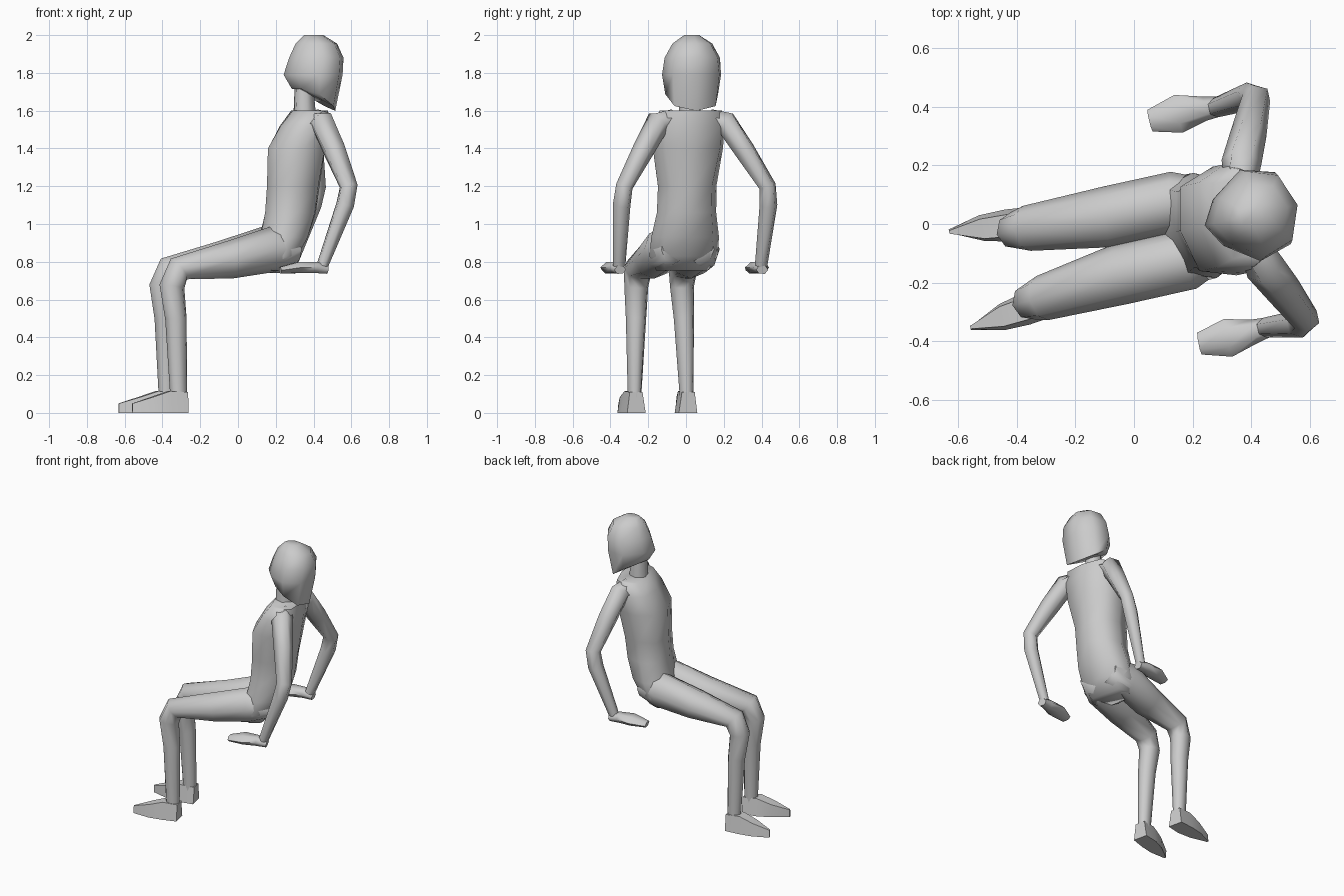
import bpy, bmesh, math
from mathutils import Vector

if "Cube" in bpy.data.objects:
    bpy.data.objects.remove(bpy.data.objects["Cube"])

YAW = math.radians(12.5)      # the whole figure is turned slightly
OFFSET = Vector((0.012, -0.056, 0))


def spow(v, p):
    return math.copysign(abs(v) ** p, v)


def loft(name, rings, n=8, phase=0.0, power=1.0, axis=None, mirror=False, edit=None, angle=75):
    """Skin rings (x, y, z, half width, half depth) along a path; figure faces -x."""
    bm = bmesh.new()
    cs = [Vector(r[:3]) for r in rings]
    loops = []
    for i, r in enumerate(rings):
        if axis:
            t = Vector(axis)
        else:
            a, b = cs[max(i - 1, 0)], cs[min(i + 1, len(cs) - 1)]
            t = ((cs[i] - a).normalized() + (b - cs[i]).normalized()).normalized()
        side = (Vector((0, 1, 0)) - t * t.y).normalized()
        up = t.cross(side)
        loop = []
        for k in range(n):
            th = phase + 2 * math.pi * k / n
            p = cs[i] + side * r[3] * spow(math.cos(th), power) + up * r[4] * spow(math.sin(th), power)
            loop.append(bm.verts.new(edit(p) if edit else p))
        loops.append(loop)
    for A, B in zip(loops, loops[1:]):
        for k in range(n):
            bm.faces.new((A[k], A[(k + 1) % n], B[(k + 1) % n], B[k]))
    bm.faces.new(loops[0])
    bm.faces.new(loops[-1])
    bmesh.ops.recalc_face_normals(bm, faces=bm.faces)
    me = bpy.data.meshes.new(name)
    bm.to_mesh(me)
    bm.free()
    ob = bpy.data.objects.new(name, me)
    bpy.context.collection.objects.link(ob)
    bpy.ops.object.select_all(action='DESELECT')
    ob.select_set(True)
    bpy.context.view_layer.objects.active = ob
    bpy.ops.object.shade_smooth_by_angle(angle=math.radians(angle))
    if mirror:
        m = ob.modifiers.new("Mirror", 'MIRROR')
        m.use_axis = (False, True, False)
        m.use_clip = False
        m.use_mirror_merge = False
    ob.rotation_euler.z = YAW
    ob.location = OFFSET
    return ob


def span(z, front, back, half):
    return ((front + back) / 2, 0, z, half, (back - front) / 2)


# Torso and pelvis, narrower at the lower back
def back_taper(p):
    if p.z < 1.3:
        p.y *= 1 - 0.9 * max(0, p.x - 0.2)
    return p


loft("torso", [span(0.755, 0.08, 0.245, 0.14), span(0.83, 0.09, 0.305, 0.185),
               span(0.93, 0.11, 0.365, 0.19), span(1.06, 0.135, 0.41, 0.172),
               span(1.20, 0.145, 0.43, 0.172), span(1.40, 0.15, 0.46, 0.19),
               span(1.52, 0.22, 0.475, 0.19), span(1.60, 0.285, 0.465, 0.17)],
     n=8, power=0.72, axis=(0, 0, 1), edit=back_taper)

# Neck
loft("neck", [(0.35, 0, 1.55, 0.06, 0.065), (0.345, 0, 1.75, 0.05, 0.05)], n=6, axis=(0, 0, 1))


# Head with hair falling at the back
def head_shape(p):
    t = min(max((p.x - 0.24) / 0.2, 0), 1)
    p.y *= 0.55 + 0.45 * t
    if p.z < 1.73:
        p.z -= max(0, p.x - 0.36) * 0.75
    return p


loft("head", [span(1.715, 0.28, 0.515, 0.158), span(1.79, 0.235, 0.555, 0.178),
              span(1.88, 0.265, 0.56, 0.16), span(1.955, 0.30, 0.525, 0.115),
              span(2.0, 0.345, 0.45, 0.045)],
     n=8, axis=(0, 0, 1), edit=head_shape)

# Legs
loft("leg", [(0.285, 0.07, 0.865, 0.075, 0.075), (0.15, 0.10, 0.865, 0.105, 0.12),
             (-0.08, 0.10, 0.81, 0.105, 0.10), (-0.36, 0.122, 0.762, 0.078, 0.07),
             (-0.398, 0.124, 0.67, 0.065, 0.068), (-0.378, 0.130, 0.50, 0.055, 0.058),
             (-0.366, 0.140, 0.12, 0.038, 0.047), (-0.366, 0.140, 0.04, 0.038, 0.042)],
     n=8, mirror=True)


# Feet, narrower towards the top
def foot(x, y, top, half):
    return (x, y, top / 2, half * 1.414, top / 2 * 1.414)


def foot_shape(p):
    p.y = 0.145 + (p.y - 0.145) * (1 - 2.8 * p.z)
    return p


loft("foot", [foot(-0.322, 0.14, 0.11, 0.05), foot(-0.42, 0.145, 0.115, 0.056),
              foot(-0.51, 0.156, 0.085, 0.045), foot(-0.622, 0.17, 0.05, 0.006)],
     n=4, phase=math.pi / 4, axis=(1, 0, 0), mirror=True, angle=50, edit=foot_shape)

# Arms and hands
loft("arm", [(0.385, 0.10, 1.55, 0.055, 0.06), (0.405, 0.185, 1.535, 0.07, 0.068),
             (0.45, 0.275, 1.39, 0.058, 0.063), (0.502, 0.388, 1.20, 0.046, 0.05),
             (0.48, 0.398, 1.10, 0.048, 0.05), (0.36, 0.385, 0.78, 0.034, 0.032)],
     n=6, mirror=True)
loft("hand", [(0.385, 0.385, 0.758, 0.032, 0.025), (0.32, 0.39, 0.77, 0.042, 0.034),
              (0.23, 0.392, 0.77, 0.066, 0.034), (0.13, 0.39, 0.755, 0.038, 0.02)],
     n=6, mirror=True)
